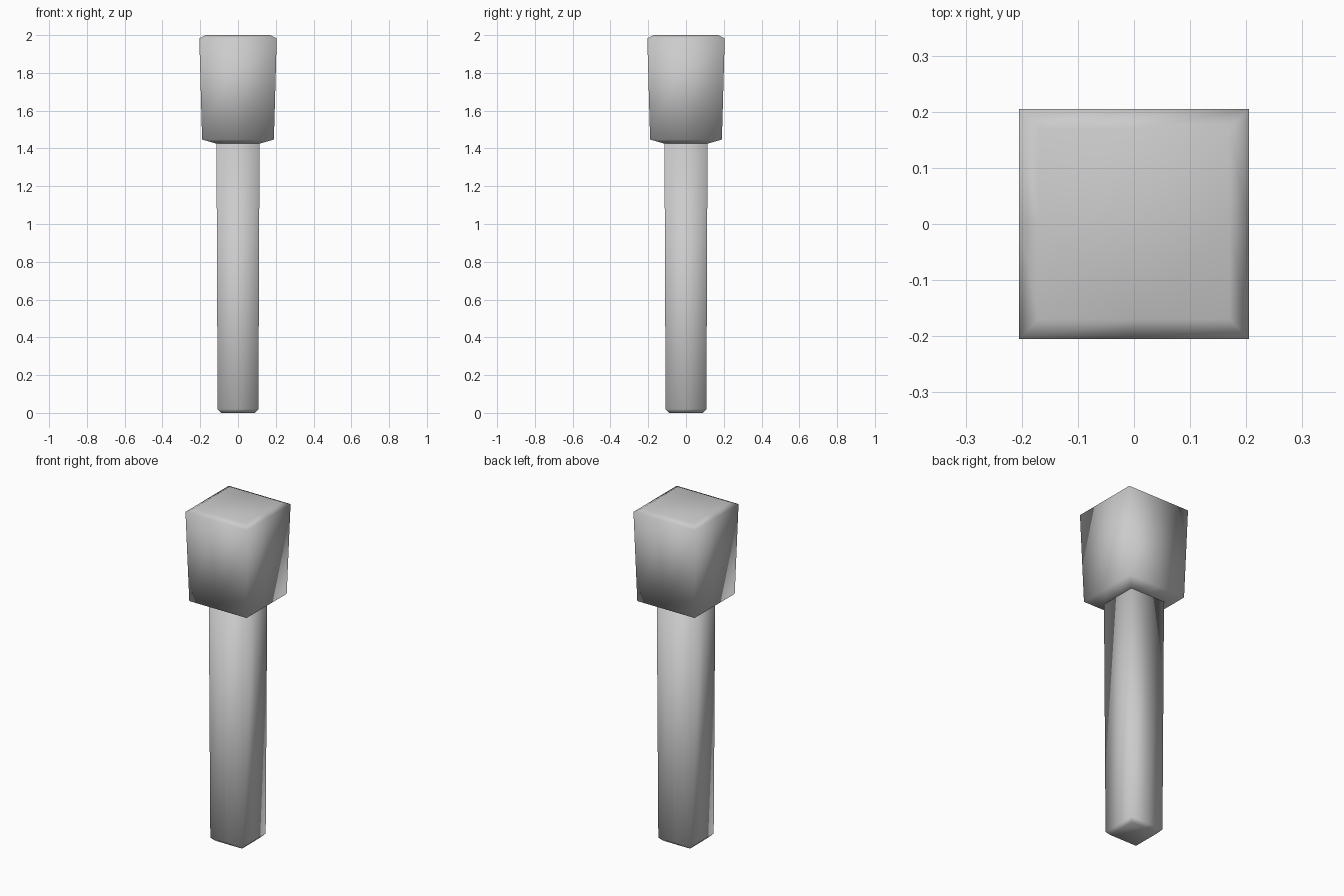
import bpy, bmesh

if "Cube" in bpy.data.objects:
    bpy.data.objects.remove(bpy.data.objects["Cube"])

# unit square outline with a middle point on each side
SQUARE = [(-1, -1), (0, -1), (1, -1), (1, 0), (1, 1), (0, 1), (-1, 1), (-1, 0)]


def square_loft(name, profile):
    """Stack square rings given as (half width, z), cap the ends, shade smooth."""
    bm = bmesh.new()
    rings = [[bm.verts.new((x * r, y * r, z)) for x, y in SQUARE] for r, z in profile]
    n = len(SQUARE)
    for a, b in zip(rings, rings[1:]):
        for i in range(n):
            j = (i + 1) % n
            bm.faces.new((a[i], a[j], b[j], b[i]))
    bm.faces.new(rings[0][::-1])
    bm.faces.new(rings[-1])
    bmesh.ops.recalc_face_normals(bm, faces=bm.faces)
    for f in bm.faces:
        f.smooth = True
    mesh = bpy.data.meshes.new(name)
    bm.to_mesh(mesh)
    bm.free()
    ob = bpy.data.objects.new(name, mesh)
    bpy.context.collection.objects.link(ob)
    return ob


# square handle with a chamfered foot
square_loft("shaft", [(0.09, 0.0), (0.108, 0.02), (0.114, 1.435)])

# wider block on top, flaring slightly upward, chamfered at both ends
square_loft("head", [(0.113, 1.425), (0.19, 1.447), (0.205, 1.983), (0.17, 2.0)])
